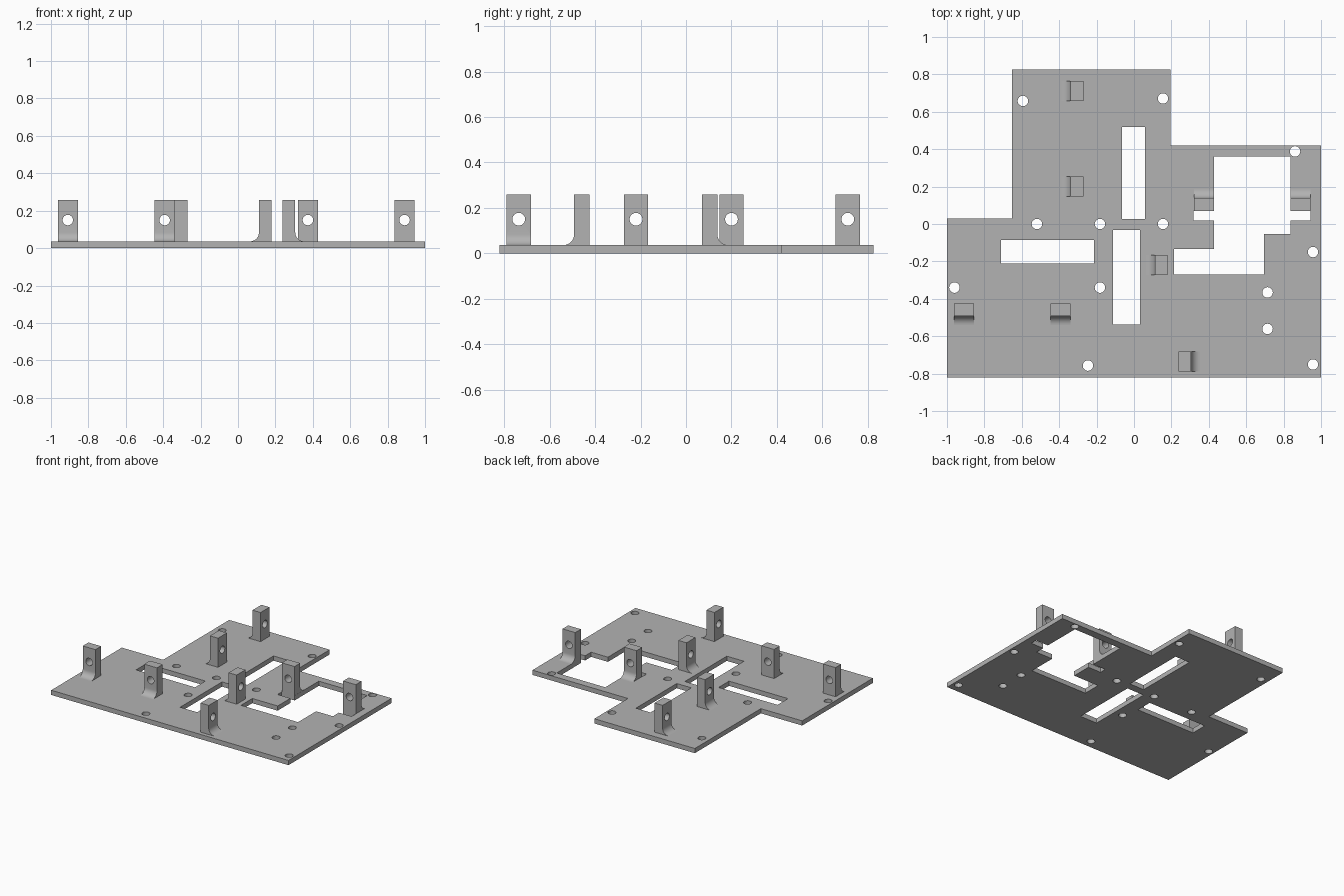
import bpy, bmesh, math
from mathutils import Matrix, Vector

if "Cube" in bpy.data.objects:
    bpy.data.objects.remove(bpy.data.objects["Cube"])

THICK = 0.036        # plate thickness
TOP = 0.258          # top of the brackets
HOLE_R = 0.028
BRACKET_W, BRACKET_T, FILLET = 0.107, 0.068, 0.048

grey = bpy.data.materials.new("metal grey")
grey.use_nodes = True
colour = (0.45, 0.45, 0.45, 1)
grey.diffuse_color = colour
grey.node_tree.nodes["Principled BSDF"].inputs["Base Color"].default_value = colour


def rect(x0, x1, y0, y1):
    return [(x0, y0), (x1, y0), (x1, y1), (x0, y1)]


def circle(x, y, r=HOLE_R, n=32):
    return [(x + r * math.cos(math.tau * i / n), y + r * math.sin(math.tau * i / n))
            for i in range(n)]


def finish(name, bm):
    """Weld, fix normals and turn a bmesh into a smooth-by-angle object."""
    bmesh.ops.remove_doubles(bm, verts=bm.verts, dist=1e-5)
    bmesh.ops.recalc_face_normals(bm, faces=bm.faces)
    mesh = bpy.data.meshes.new(name)
    bm.to_mesh(mesh)
    bm.free()
    mesh.materials.append(grey)
    obj = bpy.data.objects.new(name, mesh)
    bpy.context.collection.objects.link(obj)
    bpy.ops.object.select_all(action="DESELECT")
    obj.select_set(True)
    bpy.context.view_layer.objects.active = obj
    bpy.ops.object.shade_smooth_by_angle(angle=math.radians(30))
    return obj


def sheet(loops, depth):
    """Flat filled loops, inner loops becoming holes, given a thickness."""
    curve = bpy.data.curves.new("sheet_outline", "CURVE")
    curve.dimensions = "2D"
    curve.fill_mode = "BOTH"
    curve.extrude = depth / 2
    for loop in loops:
        spline = curve.splines.new("POLY")
        spline.points.add(len(loop) - 1)
        for p, (x, y) in zip(spline.points, loop):
            p.co = (x, y, 0, 1)
        spline.use_cyclic_u = True
    temp = bpy.data.objects.new("sheet_outline", curve)
    bpy.context.collection.objects.link(temp)
    graph = bpy.context.evaluated_depsgraph_get()
    mesh = bpy.data.meshes.new_from_object(temp.evaluated_get(graph))
    bm = bmesh.new()
    bm.from_mesh(mesh)
    bpy.data.objects.remove(temp)
    bpy.data.curves.remove(curve)
    bpy.data.meshes.remove(mesh)
    return bm


# Base plate: stepped outline, slots, large opening and screw holes
outline = [(-1, -.82), (1, -.82), (1, .42), (.195, .42),
           (.195, .825), (-.652, .825), (-.652, .03), (-1, .03)]
slots = [rect(-.064, .059, .027, .519),
         rect(-.711, -.214, -.212, -.086),
         rect(-.112, .032, -.537, -.032)]
opening = [(.428, .361), (.428, .07), (.319, .07), (.319, .019), (.428, .019),
           (.428, -.134), (.214, -.134), (.214, -.27), (.695, -.27), (.695, -.053),
           (.837, -.053), (.837, .019), (.944, .019), (.944, .07), (.837, .07), (.837, .361)]
screw_holes = [(-.594, .658), (.155, .671), (.861, .388), (-.519, 0), (-.182, 0),
               (.155, 0), (.957, -.15), (-.96, -.34), (-.182, -.34),
               (.714, -.366), (.714, -.561), (.957, -.751), (-.246, -.757)]
bm = sheet([outline, opening] + slots + [circle(*h) for h in screw_holes], THICK)
bmesh.ops.translate(bm, verts=bm.verts, vec=(0, 0, THICK / 2))
finish("base_plate", bm)


def bracket(name, x, y, angle):
    """Upright lug with a cross hole and a rounded foot on its local +x side."""
    # Profile in the x-z plane, extruded along the width
    h = BRACKET_T / 2
    profile = [(-h, TOP), (-h, THICK)]
    for i in range(11):
        a = math.radians(270 - 9 * i)
        profile.append((h + FILLET + FILLET * math.cos(a),
                        THICK + FILLET + FILLET * math.sin(a)))
    profile.append((h, TOP))
    bm = bmesh.new()
    face = bm.faces.new([bm.verts.new((u, -BRACKET_W / 2, z)) for u, z in profile])
    new = bmesh.ops.extrude_face_region(bm, geom=[face])["geom"]
    bmesh.ops.translate(bm, vec=(0, BRACKET_W, 0),
                        verts=[v for v in new if isinstance(v, bmesh.types.BMVert)])
    body = finish(name, bm)

    # Cross hole
    bm = bmesh.new()
    bmesh.ops.create_cone(bm, cap_ends=True, segments=32, radius1=HOLE_R,
                          radius2=HOLE_R, depth=BRACKET_T * 2,
                          matrix=Matrix.Translation((0, 0, .15)) @ Matrix.Rotation(math.pi / 2, 4, "Y"))
    cutter = finish("hole_cutter", bm)
    cut = body.modifiers.new("cross hole", "BOOLEAN")
    cut.operation = "DIFFERENCE"
    cut.solver = "EXACT"
    cut.object = cutter
    bpy.context.view_layer.objects.active = body
    bpy.ops.object.modifier_apply(modifier=cut.name)
    bpy.data.objects.remove(cutter)

    body.location = Vector((x, y, 0))
    body.rotation_euler.z = math.radians(angle)


# Brackets: position and the direction the rounded foot points
for name, x, y, angle in [
        ("front_right_bracket", -.91, -.458, -90),
        ("front_middle_bracket", -.392, -.458, -90),
        ("opening_right_bracket", .3735, .104, 90),
        ("opening_left_bracket", .8905, .104, 90),
        ("rear_bracket", -.305, .712, 180),
        ("middle_bracket", -.305, .2, 180),
        ("center_bracket", .146, -.22, 180),
        ("front_left_bracket", .272, -.736, 0)]:
    bracket(name, x, y, angle)
